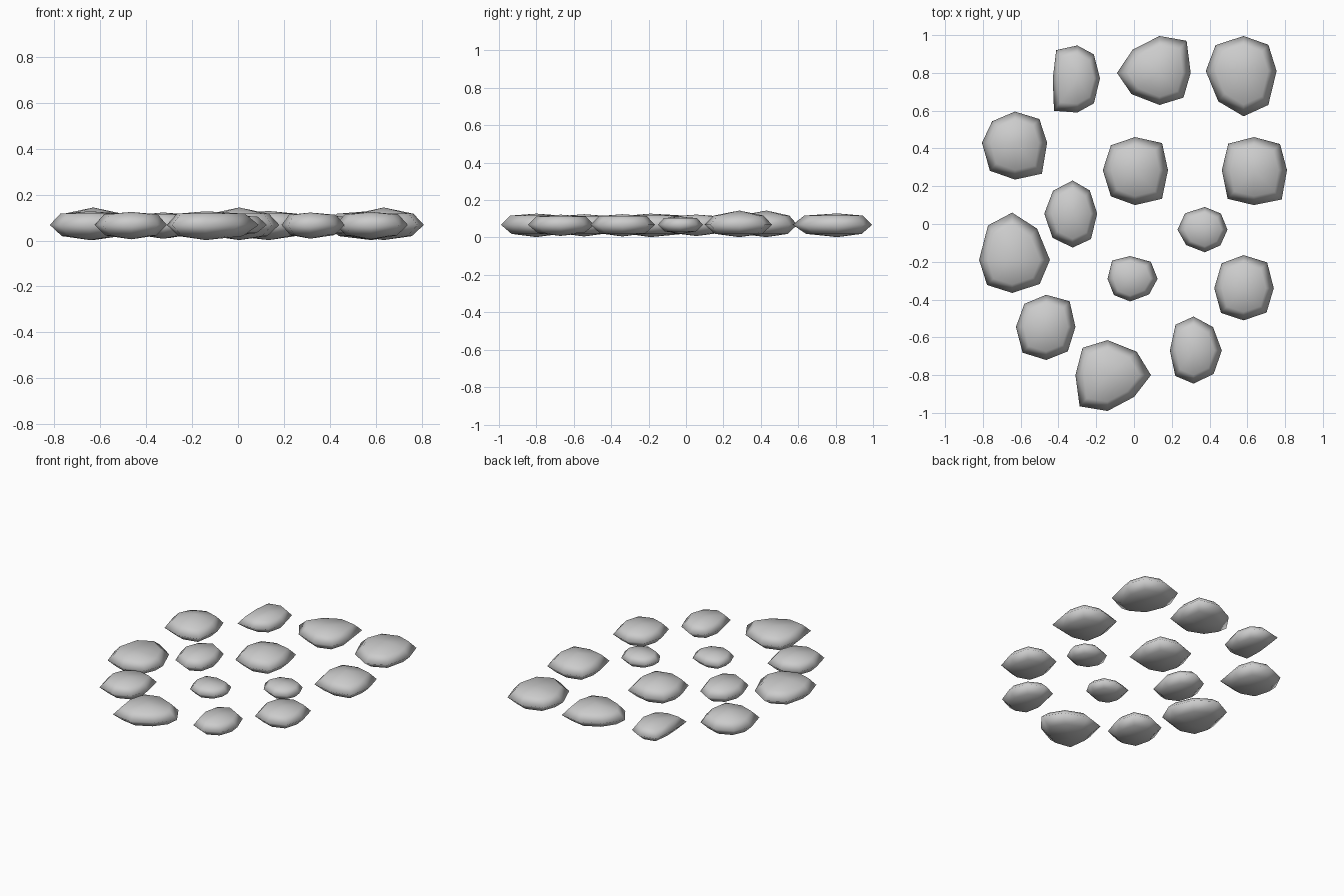
import bpy, bmesh
from math import sin, cos, pi

# Each stone: centre x, y; reach east, north, west, south; corner fullness NE, NW, SW, SE
BACK = [
    (-.30, .77, .12, .175, .13, .18, .73, .86, .95, .73),
    (.135, .80, .165, .195, .225, .17, .87, .63, .66, .77),
    (.58, .81, .175, .185, .20, .24, .75, .74, .67, .75),
]
PEAKED = [
    (-.63, .43, .17, .165, .175, .195, .76, .69, .76, .84),
    (.005, .285, .175, .175, .17, .185, .82, .75, .75, .82),
    (.635, .285, .175, .175, .17, .185, .79, .80, .82, .84),
]
FRONT = [
    (-.325, .055, .13, .175, .15, .18, .70, .69, .71, .75),
    (.375, -.03, .12, .12, .145, .12, .71, .72, .68, .69),
    (-.645, -.19, .20, .25, .175, .175, .66, .73, .76, .73),
    (-.02, -.29, .145, .12, .12, .12, .75, .80, .72, .69),
    (.58, -.34, .16, .175, .155, .17, .78, .75, .77, .76),
    (-.465, -.545, .155, .17, .16, .175, .80, .72, .78, .74),
    (.315, -.67, .15, .18, .125, .175, .69, .76, .77, .71),
    (-.14, -.80, .23, .185, .17, .19, .67, .78, .87, .61),
]


def stone(name, data, peak):
    cx, cy, e, n, w, s, ne, nw, sw, se = data
    outline = [(e, 0), (e * ne, n * ne), (0, n), (-w * nw, n * nw),
               (-w, 0), (-w * sw, -s * sw), (0, -s), (e * se, -s * se)]
    h = min(.066, .19 * (e + n + w + s) / 2)   # smaller stones are thinner
    mid = .068
    bm = bmesh.new()
    # rings from underside to top: (outline scale, height)
    rings = [[bm.verts.new((cx + x * r, cy + y * r, mid + z * h)) for x, y in outline]
             for r, z in ((.70, -.74), (1, 0), (.74, .74))]
    bottom = bm.verts.new((cx, cy, mid - h))
    top = bm.verts.new((cx, cy, mid + h * peak))
    for i in range(8):
        j = (i + 1) % 8
        for a, b in zip(rings, rings[1:]):
            bm.faces.new((a[i], a[j], b[j], b[i]))
        bm.faces.new((bottom, rings[0][j], rings[0][i]))
        bm.faces.new((top, rings[-1][i], rings[-1][j]))
    for f in bm.faces:
        f.smooth = True
    me = bpy.data.meshes.new(name)
    bm.to_mesh(me)
    bm.free()
    bpy.context.collection.objects.link(bpy.data.objects.new(name, me))


# Stepping stones by row; the middle group has a raised crown
for label, group, peak in (("back_stone", BACK, .92),
                           ("peaked_stone", PEAKED, 1.15),
                           ("front_stone", FRONT, .9)):
    for k, data in enumerate(group):
        stone(f"{label}_{k + 1}", data, peak)
